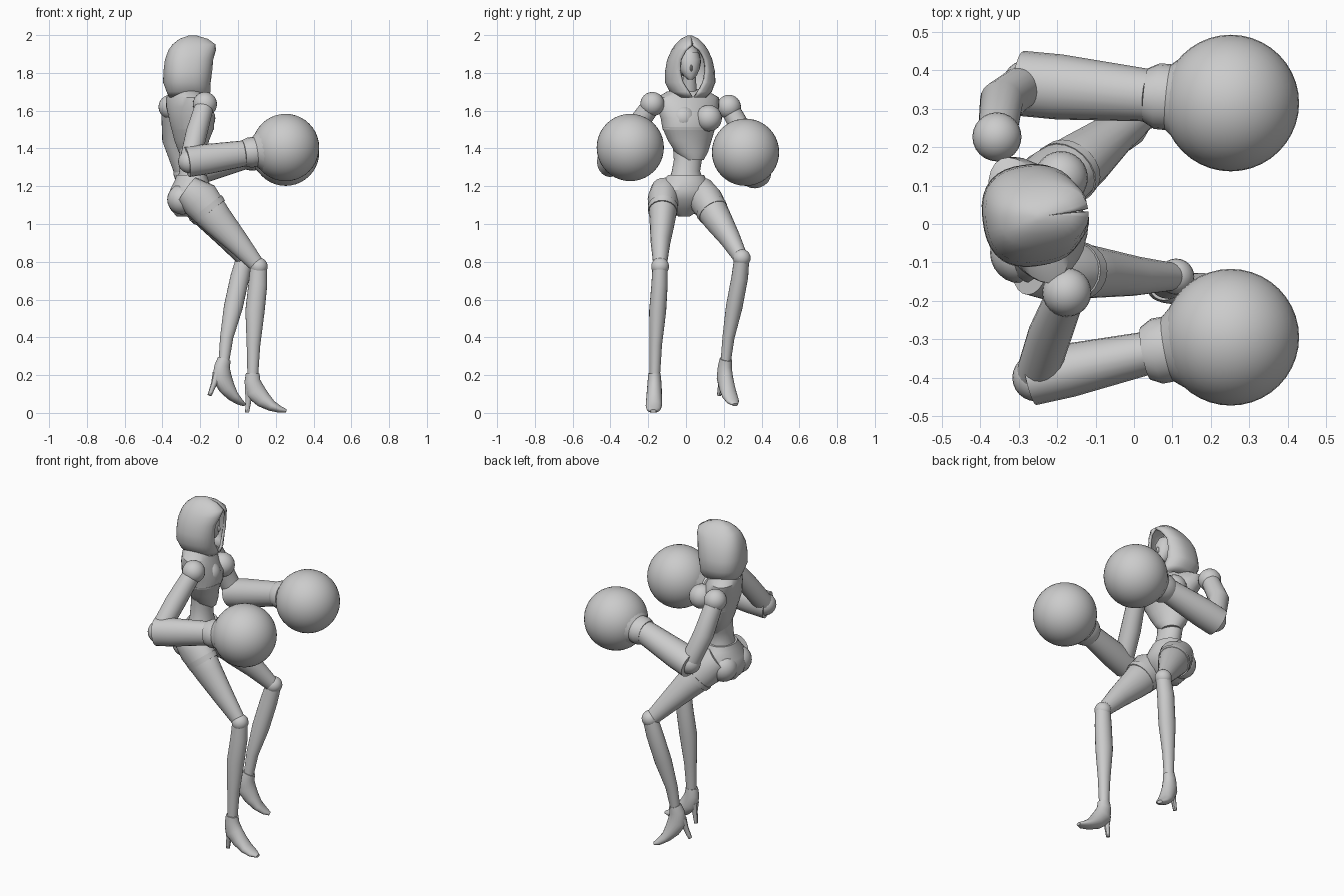
import bpy, bmesh, math
from mathutils import Vector, Matrix

cube = bpy.data.objects.get("Cube")
if cube:
    bpy.data.objects.remove(cube)

grey = bpy.data.materials.new("plain grey")
grey.use_nodes = True
colour = (0.6, 0.6, 0.6, 1)
grey.diffuse_color = colour
grey.node_tree.nodes["Principled BSDF"].inputs["Base Color"].default_value = colour


def finish(name, bm, angle=35):
    bmesh.ops.recalc_face_normals(bm, faces=bm.faces)
    mesh = bpy.data.meshes.new(name)
    bm.to_mesh(mesh)
    bm.free()
    mesh.materials.append(grey)
    obj = bpy.data.objects.new(name, mesh)
    bpy.context.collection.objects.link(obj)
    bpy.ops.object.select_all(action='DESELECT')
    obj.select_set(True)
    bpy.context.view_layer.objects.active = obj
    bpy.ops.object.shade_smooth_by_angle(angle=math.radians(angle))
    return obj


def skin(bm, rings, closed=True):
    for low, high in zip(rings, rings[1:]):
        n = len(low)
        for i in range(n if closed else n - 1):
            j = (i + 1) % n
            bm.faces.new((low[i], low[j], high[j], high[i]))


def loft(name, stations, side, up=None, sides=20, matrix=None):
    """Rings of (centre, half width, half depth), square to the path or to up."""
    bm = bmesh.new()
    centres = [Vector(s[0]) for s in stations]
    rings = []
    for k, (c, a, b) in enumerate(stations):
        path = centres[min(k + 1, len(centres) - 1)] - centres[max(k - 1, 0)]
        t = Vector(up) if up else path.normalized()
        v = t.cross(Vector(side)).normalized()
        u = v.cross(t)
        ring = []
        for i in range(sides):
            w = math.tau * i / sides
            ring.append(bm.verts.new(Vector(c) + u * a * math.cos(w) + v * b * math.sin(w)))
        rings.append(ring)
    skin(bm, rings)
    bm.faces.new(rings[0])
    bm.faces.new(rings[-1])
    if matrix:
        bm.transform(matrix)
    return finish(name, bm)


def ball(name, centre, radius, stretch=(1, 1, 1), segments=24):
    bm = bmesh.new()
    bmesh.ops.create_uvsphere(bm, u_segments=segments, v_segments=segments // 2, radius=radius)
    bm.transform(Matrix.Translation(centre) @ Matrix.Diagonal((*stretch, 1)))
    return finish(name, bm)


def body(name, turn, rows):
    """Stack of level rings facing the turned direction."""
    w = math.radians(turn)
    side = (-math.sin(w), math.cos(w), 0)
    loft(name, [((x, y, z), a, b) for z, x, y, a, b in rows], side, up=(0, 0, 1), sides=28)


def limb(name, side, points):
    loft(name, [((x, y, z), a, b) for x, y, z, a, b in points], side)


# Torso: turned chest, ribs, waist and pelvis
body("chest", 24, [
    (1.50, -.24, .015, .145, .105), (1.56, -.245, .01, .15, .115),
    (1.62, -.265, .01, .175, .10), (1.67, -.275, .01, .175, .085),
    (1.70, -.28, .01, .12, .065), (1.715, -.28, .01, .05, .04)])
body("ribs", 24, [
    (1.34, -.235, .04, .055, .05), (1.38, -.24, .03, .09, .07),
    (1.44, -.245, .02, .12, .085), (1.51, -.24, .015, .147, .107)])
body("waist", 10, [
    (1.22, -.245, 0, .095, .08), (1.28, -.245, 0, .075, .065),
    (1.34, -.25, .01, .075, .06), (1.40, -.25, .02, .09, .06)])
body("pelvis", 5, [
    (1.04, -.285, -.01, .03, .04), (1.08, -.28, -.01, .09, .08),
    (1.13, -.265, -.01, .14, .11), (1.18, -.25, -.01, .15, .11),
    (1.23, -.245, -.005, .115, .09), (1.26, -.245, 0, .095, .08)])
for label, y in (("left", .06), ("right", -.075)):
    ball(label + "_buttock", (-.295, y, 1.13), .08)
    ball(label + "_bust", (-.19, y + .06, 1.56), .07)

# Neck and face
body("neck", 8, [(1.67, -.27, .015, .045, .045), (1.80, -.23, .02, .03, .03)])
ball("head", (-.24, .015, 1.86), .08, (1, .8, 1.1))
body("face", 8, [
    (1.765, -.19, .023, .012, .02), (1.785, -.195, .022, .035, .04),
    (1.82, -.205, .02, .052, .055), (1.87, -.21, .02, .058, .06),
    (1.91, -.22, .02, .045, .05)])
ball("nose", (-.15, .028, 1.825), .01, (1.2, .7, 1.8), 10)

# Hood: level arcs with a pointed front opening
bm = bmesh.new()
rings = []
facing = Matrix.Rotation(math.radians(8), 3, 'Z')
for z, x, y, depth, width, gap in (
        (1.67, -.26, .025, .105, .08, 3), (1.70, -.262, .025, .115, .11, 13),
        (1.75, -.27, .022, .125, .133, 24), (1.81, -.263, .021, .13, .13, 31),
        (1.87, -.256, .02, .13, .118, 32), (1.92, -.242, .02, .126, .095, 22),
        (1.95, -.233, .02, .115, .075, 3), (1.98, -.235, .02, .075, .045, 1),
        (1.998, -.24, .02, .02, .012, 1)):
    ring = []
    for i in range(33):
        w = math.radians(gap + (360 - 2 * gap) * i / 32)
        c, s = math.cos(w), math.sin(w)
        r = (abs(c) ** 2.5 + abs(s) ** 2.5) ** -.4
        ring.append(bm.verts.new(Vector((x, y, z)) + facing @ Vector((depth * r * c, width * r * s, 0))))
    rings.append(ring)
skin(bm, rings, closed=False)
top = rings[-1]
bm.faces.new(top)
hood = finish("hood", bm, 45)
shell = hood.modifiers.new("thickness", 'SOLIDIFY')
shell.thickness = .015
shell.offset = -1

# Arms: shoulder ball, upper arm, forearm, cuff and round glove
arms = {
    "left": ((-.357, .227, 1.62), (-.345, .32, 1.45), (-.28, .365, 1.27), (.04, .335, 1.36), (.252, .315, 1.38), .085),
    "right": ((-.175, -.178, 1.635), (-.22, -.29, 1.48), (-.255, -.40, 1.33), (.04, -.335, 1.375), (.252, -.295, 1.405), .07)}
for label, (shoulder, middle, elbow, wrist, hand, wide) in arms.items():
    ball(label + "_shoulder", shoulder, .064)
    loft(label + "_upper_arm", [(shoulder, .05, .05), (middle, .057, .057), (elbow, .055, .055)], (1, 0, 0))
    ball(label + "_elbow", elbow, .062)
    e, w, h = Vector(elbow), Vector(wrist), Vector(hand)
    ahead = (w - e).normalized()
    loft(label + "_forearm", [
        (e - ahead * .015, wide, .08), (e + ahead * .09, wide, .08),
        (w, wide * .8, .068)], (0, 1, 0))
    grip = (h - w).normalized()
    loft(label + "_cuff", [
        (w - grip * .01, .07, .07), (w + grip * .02, .086, .08),
        (w + grip * .05, .086, .08), (w + grip * .09, .12, .12)], (0, 1, 0))
    ball(label + "_round_glove", hand, .178, segments=40)

# Legs
limb("right_thigh", (0, 1, 0), [
    (-.27, -.11, 1.18, .075, .08), (-.20, -.12, 1.13, .083, .105), (-.11, -.125, 1.02, .068, .085),
    (0, -.135, .90, .052, .062), (.095, -.137, .79, .037, .042)])
limb("left_thigh", (0, 1, 0), [
    (-.27, .07, 1.18, .08, .08), (-.21, .11, 1.12, .088, .10), (-.13, .17, 1.02, .075, .08),
    (-.05, .235, .92, .055, .06), (.03, .29, .82, .038, .042)])
limb("right_shin", (0, 1, 0), [
    (.11, -.137, .78, .04, .044), (.105, -.14, .68, .043, .05), (.09, -.15, .54, .045, .051),
    (.082, -.16, .36, .033, .036), (.078, -.165, .19, .027, .028)])
limb("left_shin", (0, 1, 0), [
    (.035, .295, .82, .04, .044), (.01, .285, .72, .044, .05), (-.025, .255, .56, .044, .05),
    (-.06, .225, .40, .032, .035), (-.075, .21, .27, .027, .028)])
ball("right_knee", (.11, -.137, .775), .047)
ball("left_knee", (.036, .295, .82), .047)

# Thigh straps
limb("right_strap", (0, 1, 0), [(-.165, -.122, 1.09, .08, .1), (-.145, -.123, 1.065, .077, .097)])
limb("left_strap", (0, 1, 0), [(-.18, .133, 1.08, .086, .097), (-.165, .145, 1.06, .083, .093)])

# High heeled shoes, shaped about the ankle
for label, ankle, yaw, pitch in (("right", (.078, -.167, .20), -2, 0), ("left", (-.075, .21, .275), 25, 16)):
    place = (Matrix.Translation(ankle) @ Matrix.Rotation(math.radians(yaw), 4, 'Z')
             @ Matrix.Rotation(math.radians(pitch), 4, 'Y'))
    shoe = [
        ((0, 0, .01), .032, .036), ((-.002, 0, -.03), .036, .042), ((.012, 0, -.085), .04, .054),
        ((.055, 0, -.13), .042, .044), ((.10, 0, -.163), .043, .029),
        ((.145, 0, -.182), .036, .018), ((.178, 0, -.19), .016, .009)]
    loft(label + "_shoe", shoe, (0, 1, 0), matrix=place)
    heel = [((-.012, 0, -.08), .03, .032), ((-.022, 0, -.13), .016, .016), ((-.03, 0, -.198), .011, .011)]
    loft(label + "_heel", heel, (0, 1, 0), matrix=place, sides=10)
